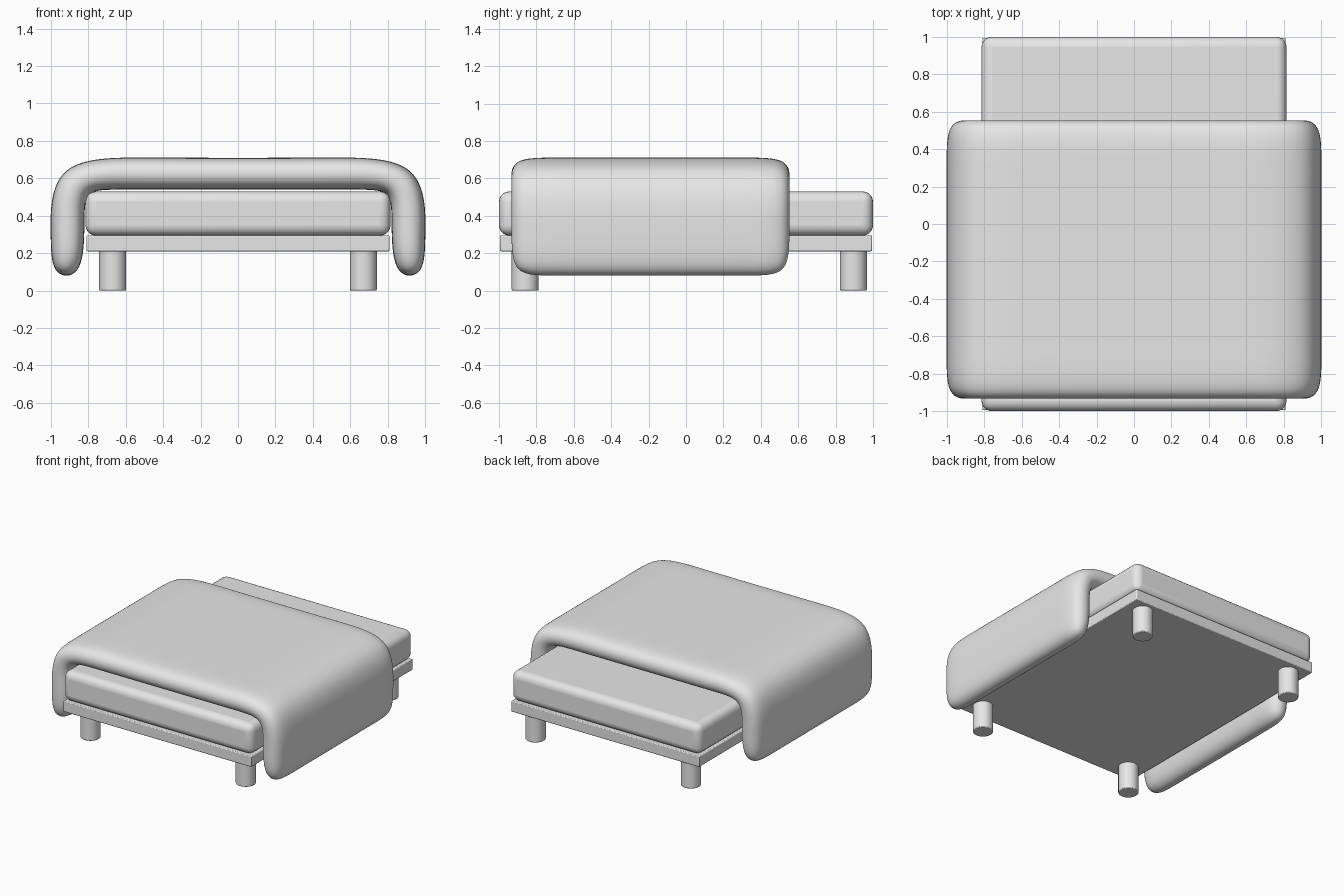
import bpy, bmesh

cube = bpy.data.objects.get("Cube")
if cube:
    bpy.data.objects.remove(cube, do_unlink=True)

grey = bpy.data.materials.new("light_grey")
grey.use_nodes = True
grey.diffuse_color = (0.8, 0.8, 0.8, 1)
grey.node_tree.nodes["Principled BSDF"].inputs["Base Color"].default_value = (0.8, 0.8, 0.8, 1)


def finish(obj, name, angle=None):
    obj.name = obj.data.name = name
    obj.data.materials.append(grey)
    bpy.ops.object.select_all(action='DESELECT')
    obj.select_set(True)
    bpy.context.view_layer.objects.active = obj
    if angle is None:
        bpy.ops.object.shade_smooth()
    else:
        bpy.ops.object.shade_smooth_by_angle(angle=angle)


def bevel(obj, width, segments):
    mod = obj.modifiers.new("Bevel", 'BEVEL')
    mod.width, mod.segments = width, segments
    mod.limit_method = 'ANGLE'


def box(name, size, centre, width, segments):
    bpy.ops.mesh.primitive_cube_add(size=1, location=centre)
    obj = bpy.context.object
    obj.scale = size
    bpy.ops.object.transform_apply(location=False, rotation=False, scale=True)
    bevel(obj, width, segments)
    finish(obj, name, 0.6)


# Bed frame and mattress
box("bed_base", (1.62, 1.99, 0.085), (0, 0, 0.2525), 0.006, 2)
box("mattress", (1.63, 2.0, 0.236), (0, 0, 0.412), 0.055, 5)

# Four round legs
for side, sx in (("left", 1), ("right", -1)):
    for end, y in (("front", -0.86), ("back", 0.895)):
        bpy.ops.mesh.primitive_cylinder_add(vertices=32, radius=0.072, depth=0.215,
                                            location=(sx * 0.67, y, 0.1075))
        leg = bpy.context.object
        bevel(leg, 0.006, 2)
        finish(leg, f"{end}_{side}_leg", 0.6)

# Draped blanket: U-shaped cage of outer/inner pairs, smoothed by subdivision
half = [((0.48, 0.71), (0.66, 0.54)), ((1.005, 0.715), (0.82, 0.54)),
        ((1.002, 0.27), (0.82, 0.38)), ((0.995, 0.07), (0.825, 0.07))]
mirrored = [tuple((-x, z) for x, z in pair) for pair in reversed(half)]
pairs = mirrored + [((0, 0.71), (0, 0.54))] + half
stations = (-0.942, -0.72, -0.19, 0.34, 0.562)

bm = bmesh.new()
outer = [[bm.verts.new((p[0][0], y, p[0][1])) for p in pairs] for y in stations]
inner = [[bm.verts.new((p[1][0], y, p[1][1])) for p in pairs] for y in stations]
rows, cols = len(stations), len(pairs)
for j in range(rows - 1):
    for i in range(cols - 1):
        for grid in (outer, inner):
            bm.faces.new((grid[j][i], grid[j][i + 1], grid[j + 1][i + 1], grid[j + 1][i]))
    for i in (0, cols - 1):
        bm.faces.new((outer[j][i], outer[j + 1][i], inner[j + 1][i], inner[j][i]))
for j in (0, rows - 1):
    for i in range(cols - 1):
        bm.faces.new((outer[j][i], outer[j][i + 1], inner[j][i + 1], inner[j][i]))
bmesh.ops.recalc_face_normals(bm, faces=bm.faces)
mesh = bpy.data.meshes.new("blanket")
bm.to_mesh(mesh)
bm.free()
blanket = bpy.data.objects.new("blanket", mesh)
bpy.context.collection.objects.link(blanket)
sub = blanket.modifiers.new("Subdivision", 'SUBSURF')
sub.levels = sub.render_levels = 4
finish(blanket, "blanket")
